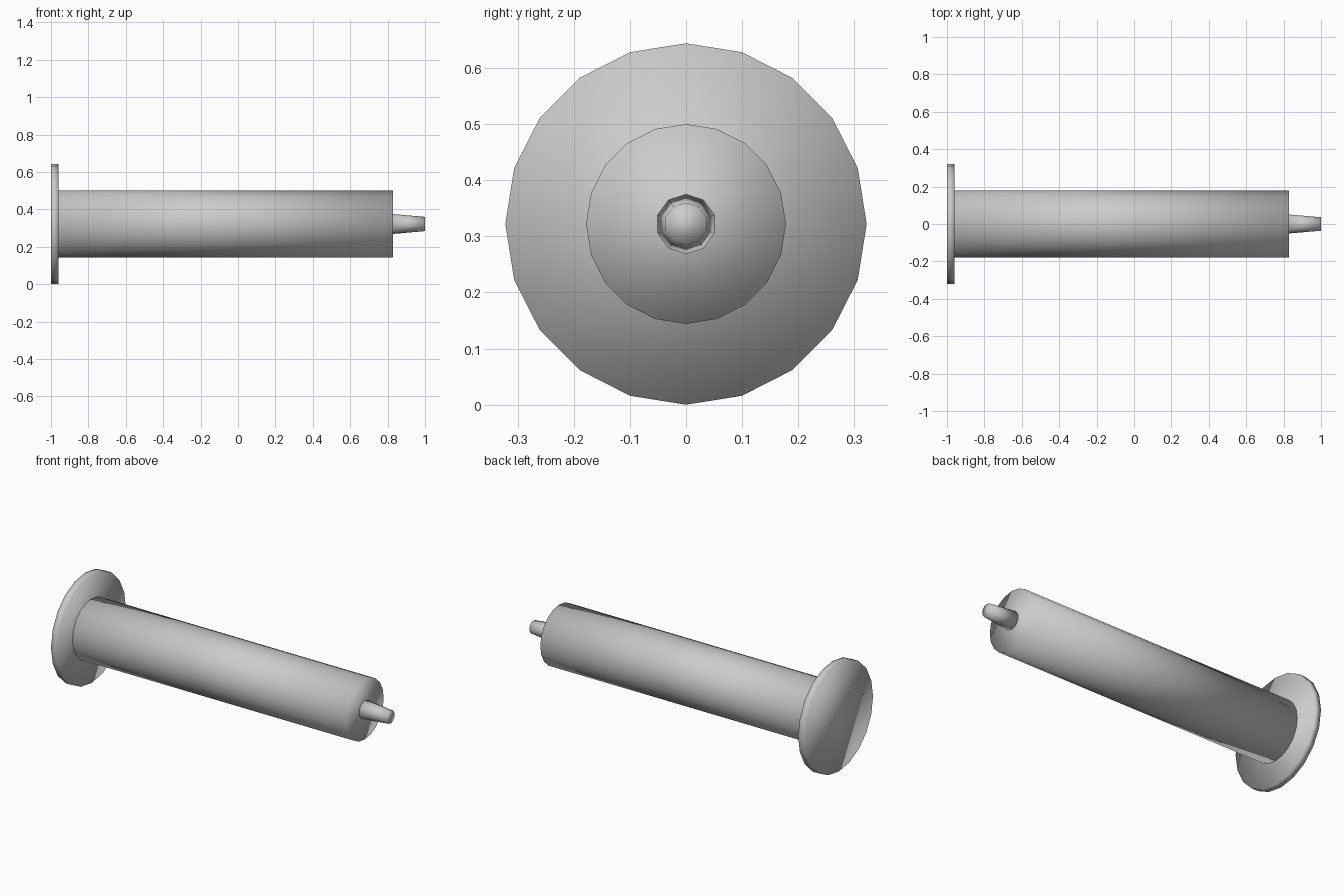
import bpy, math
from mathutils import Matrix

if "Cube" in bpy.data.objects:
    bpy.data.objects.remove(bpy.data.objects["Cube"])

R = 0.322  # flange radius, also axis height

mat = bpy.data.materials.new("light_grey")
mat.diffuse_color = (0.6, 0.6, 0.6, 1)
mat.use_nodes = True
mat.node_tree.nodes["Principled BSDF"].inputs["Base Color"].default_value = mat.diffuse_color


def rod(name, sides, x0, r0, x1, r1):
    """Closed, smooth-shaded cone frustum along x, with a vertex pointing up."""
    verts = []
    for x, r in ((x0, r0), (x1, r1)):
        for i in range(sides):
            a = 2 * math.pi * i / sides
            verts.append((x, -r * math.sin(a), R + r * math.cos(a)))
    faces = [tuple(reversed(range(sides))), tuple(range(sides, 2 * sides))]
    for i in range(sides):
        j = (i + 1) % sides
        faces.append((i, j, sides + j, sides + i))
    me = bpy.data.meshes.new(name)
    me.from_pydata(verts, [], faces)
    me.materials.append(mat)
    for p in me.polygons:
        p.use_smooth = True
    ob = bpy.data.objects.new(name, me)
    bpy.context.collection.objects.link(ob)
    return ob


# Flat end disc, long barrel and tapered tip
rod("end_flange", 20, -1.0, R, -0.96, R)
rod("barrel", 20, -0.96, 0.178, 0.83, 0.178)
rod("nozzle", 10, 0.83, 0.053, 1.0, 0.038)
